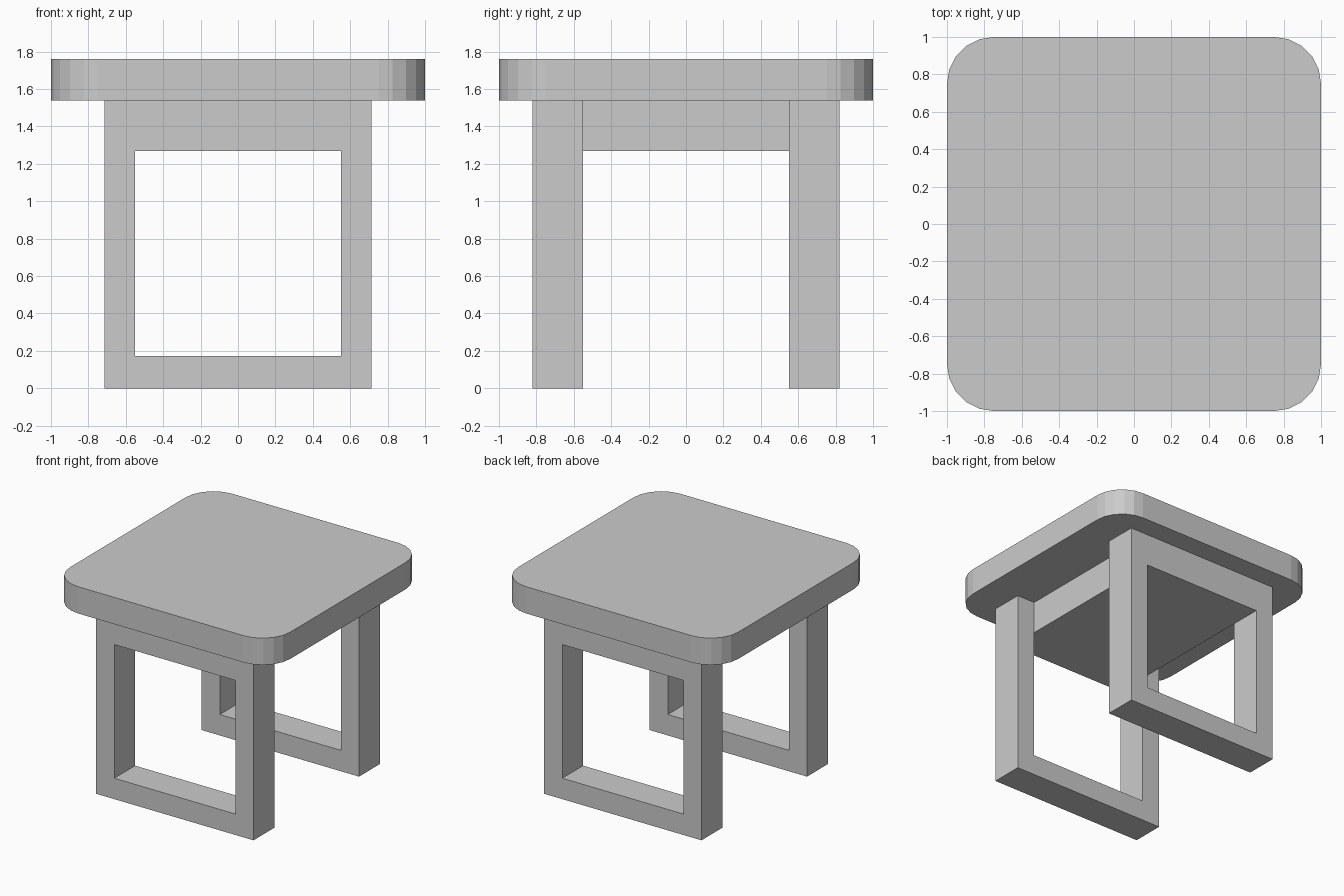
import bpy, bmesh, math

if "Cube" in bpy.data.objects:
    bpy.data.objects.remove(bpy.data.objects["Cube"])


def make_object(name, bm):
    bmesh.ops.recalc_face_normals(bm, faces=bm.faces[:])
    mesh = bpy.data.meshes.new(name)
    bm.to_mesh(mesh)
    bm.free()
    obj = bpy.data.objects.new(name, mesh)
    bpy.context.collection.objects.link(obj)
    return obj


def extrude_faces(bm, vec):
    res = bmesh.ops.extrude_face_region(bm, geom=bm.faces[:])
    verts = [g for g in res["geom"] if isinstance(g, bmesh.types.BMVert)]
    bmesh.ops.translate(bm, vec=vec, verts=verts)


# Seat: rounded square slab
R, SEGS = 0.25, 5
Z_SEAT, Z_TOP = 1.54, 1.76
bm = bmesh.new()
outline = []
for q, (sx, sy) in enumerate([(1, 1), (-1, 1), (-1, -1), (1, -1)]):
    for i in range(SEGS + 1):
        a = math.pi / 2 * (q + i / SEGS)
        outline.append(bm.verts.new((sx * (1 - R) + R * math.cos(a),
                                     sy * (1 - R) + R * math.sin(a), Z_SEAT)))
bm.faces.new(outline)
extrude_faces(bm, (0, 0, Z_TOP - Z_SEAT))
make_object("seat", bm)

# Leg frames: rectangular loops at the front and back
OUT_X, IN_X = 0.715, 0.55
Z_LOW, Z_HIGH = 0.172, 1.27
Y_IN, Y_OUT = 0.55, 0.82


def leg_frame(name, side):
    bm = bmesh.new()
    y = side * Y_IN

    def rect(x, z0, z1):
        return [bm.verts.new((px, y, pz))
                for px, pz in ((-x, z0), (x, z0), (x, z1), (-x, z1))]

    outer, inner = rect(OUT_X, 0, Z_SEAT), rect(IN_X, Z_LOW, Z_HIGH)
    for i in range(4):
        j = (i + 1) % 4
        bm.faces.new((outer[i], outer[j], inner[j], inner[i]))
    extrude_faces(bm, (0, side * (Y_OUT - Y_IN), 0))
    make_object(name, bm)


leg_frame("front_leg_frame", -1)
leg_frame("back_leg_frame", 1)

# Apron block under the seat, between the frames
bm = bmesh.new()
bmesh.ops.create_cube(bm, size=1)
bmesh.ops.scale(bm, vec=(2 * IN_X, 2 * Y_IN, Z_SEAT - Z_HIGH), verts=bm.verts[:])
bmesh.ops.translate(bm, vec=(0, 0, (Z_SEAT + Z_HIGH) / 2), verts=bm.verts[:])
make_object("apron", bm)
